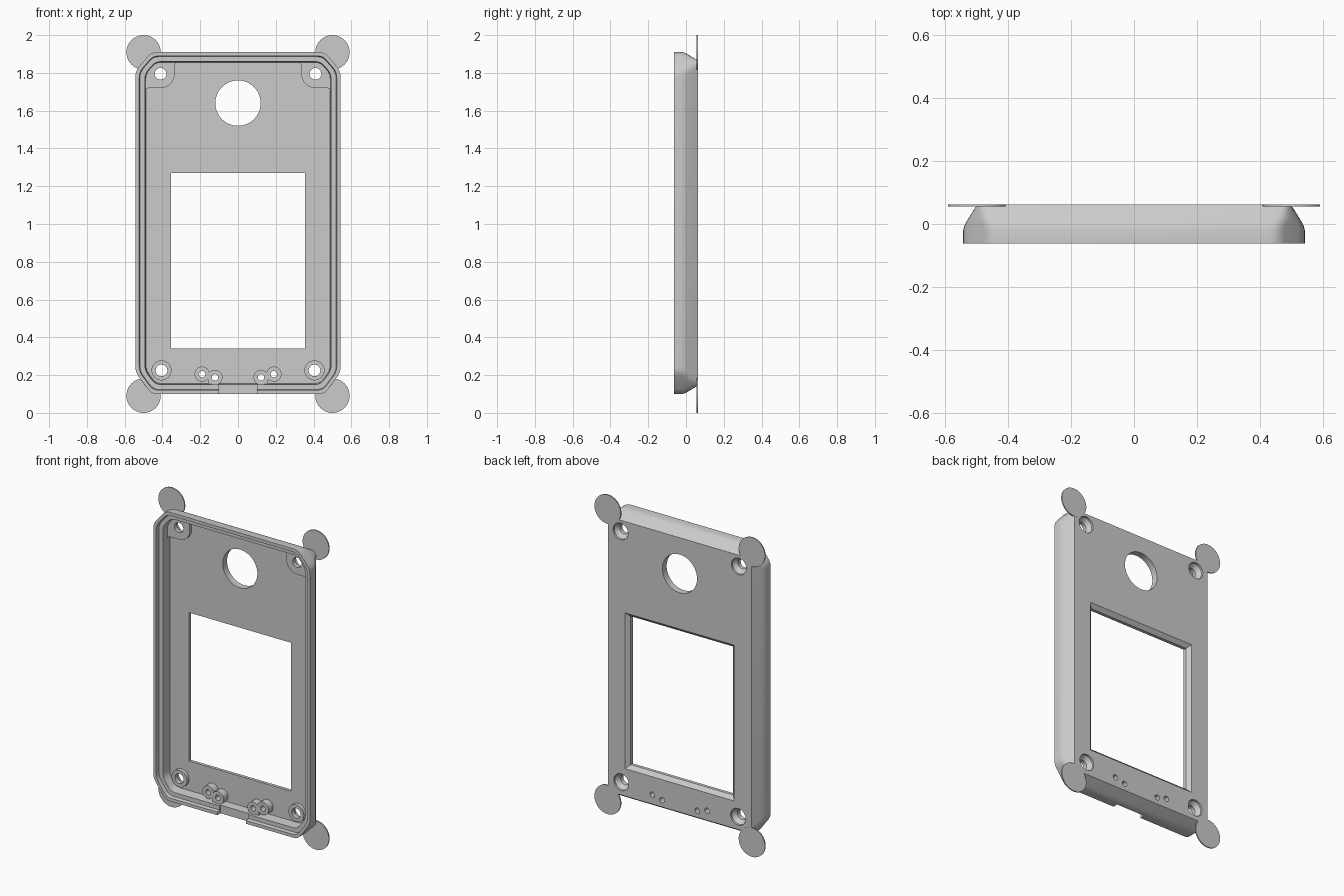
import bpy, bmesh, math
from mathutils import Vector

if "Cube" in bpy.data.objects:
    bpy.data.objects.remove(bpy.data.objects["Cube"])

GREY = (0.6, 0.6, 0.6, 1)
mat = bpy.data.materials.new("plain grey")
mat.use_nodes = True
mat.diffuse_color = GREY
mat.node_tree.nodes["Principled BSDF"].inputs["Base Color"].default_value = GREY

HALF_W, Z_LOW, Z_HIGH = 0.543, 0.10, 1.91
BACK, FRONT, FLOOR = 0.0625, -0.0625, 0.02


def loft(bm, sections):
    """Join stacked (y, outline) sections into a closed solid."""
    rings = [[bm.verts.new((x, y, z)) for x, z in pts] for y, pts in sections]
    n = len(rings[0])
    for a, b in zip(rings, rings[1:]):
        for i in range(n):
            j = (i + 1) % n
            bm.faces.new((a[i], a[j], b[j], b[i]))
    bm.faces.new(rings[0][::-1])
    bm.faces.new(rings[-1])


def circle(x, z, r, n=40):
    return [(x + r * math.cos(i * math.tau / n), z + r * math.sin(i * math.tau / n))
            for i in range(n)]


def rect(x0, x1, z0, z1):
    return [(x0, z0), (x1, z0), (x1, z1), (x0, z1)]


def outline(d, s):
    """Case outline inset by d, corner chamfers scaled by s, softly rounded."""
    w, lo, hi = HALF_W - d, Z_LOW + d, Z_HIGH - d
    cx, ct, cb = 0.085 * s, 0.10 * s, 0.115 * s
    right = [(w - cx, lo), (w, lo + cb), (w, hi - ct), (w - cx, hi)]
    poly = [Vector(p) for p in right + [(-x, z) for x, z in reversed(right)]]
    pts = []
    for i, p in enumerate(poly):
        a, b = poly[i - 1] - p, poly[(i + 1) % 8] - p
        a = p + a.normalized() * min(0.03, a.length * 0.4)
        b = p + b.normalized() * min(0.03, b.length * 0.4)
        for k in range(5):
            t = k / 4
            pts.append(tuple(a * (1 - t) ** 2 + p * 2 * t * (1 - t) + b * t * t))
    return pts


def make(name, solids):
    bm = bmesh.new()
    for s in solids:
        loft(bm, s)
    bmesh.ops.recalc_face_normals(bm, faces=bm.faces)
    me = bpy.data.meshes.new(name)
    bm.to_mesh(me)
    bm.free()
    me.materials.append(mat)
    ob = bpy.data.objects.new(name, me)
    bpy.context.scene.collection.objects.link(ob)
    return ob


def finish(ob, cutter=None):
    bpy.ops.object.select_all(action='DESELECT')
    ob.select_set(True)
    bpy.context.view_layer.objects.active = ob
    if cutter:
        mod = ob.modifiers.new("holes", 'BOOLEAN')
        mod.operation, mod.solver, mod.object = 'DIFFERENCE', 'EXACT', cutter
        bpy.ops.object.modifier_apply(modifier=mod.name)
    bpy.ops.object.shade_smooth_by_angle(angle=math.radians(30))


# Layout of the screw holes and small posts
TOP_SCREW, LOW_SCREW = (0.41, 1.795), (0.405, 0.225)
POSTS = [(0.19, 0.205), (0.122, 0.188)]

# Cutter: window, round opening, countersunk screws, pin holes, cable notch
win, wide = rect(-0.355, 0.355, 0.34, 1.27), rect(-0.378, 0.378, 0.317, 1.293)
cuts = [
    [(-0.1, win), (0.04, win), (BACK, wide), (0.08, wide)],
    [(-0.1, circle(0, 1.64, 0.12, 64)), (0.1, circle(0, 1.64, 0.12, 64))],
    [(-0.1, rect(-0.1, 0.1, 0.05, 0.157)), (-0.03, rect(-0.1, 0.1, 0.05, 0.157))],
]
for side in (-1, 1):
    for x, z in (TOP_SCREW, LOW_SCREW):
        hole, sink = circle(side * x, z, 0.031), circle(side * x, z, 0.052)
        cuts.append([(-0.1, hole), (0.025, hole), (0.05, sink), (0.08, sink)])
    for x, z in POSTS:
        pin = circle(side * x, z, 0.017, 24)
        cuts.append([(-0.1, pin), (0.1, pin)])
cutter = make("hole_cutter", cuts)

# Shell: back, sloped sides, rim, stepped ledge and cavity floor
shell = make("case_shell", [[
    (BACK, outline(0.045, 0.12)),
    (0.02, outline(0.018, 0.62)),
    (0.003, outline(0.008, 0.83)),
    (-0.008, outline(0.003, 0.94)),
    (-0.02, outline(0, 1)),
    (FRONT, outline(0, 1)),
    (FRONT, outline(0.02, 0.86)),
    (-0.04, outline(0.024, 0.83)),
    (-0.04, outline(0.05, 0.65)),
    (FLOOR, outline(0.056, 0.61)),
]])
finish(shell, cutter)

for side, label in ((-1, "right"), (1, "left")):
    # Upper corner pad with a rounded inner lobe
    cx, cz, r = *TOP_SCREW, 0.075
    arc = [(cx + r * math.cos(a), cz + r * math.sin(a))
           for a in (math.pi + math.pi / 2 * k / 12 for k in range(13))]
    pad = arc + [(0.475, 1.72), (0.50, 1.705), (0.50, 1.80), (0.45, 1.865),
                 (0.318, 1.865), (0.335, 1.84)]
    pad = [(side * x, z) for x, z in pad]
    finish(make(f"upper_pad_{label}", [[(0.0, pad), (0.035, pad)]]), cutter)

    # Lower screw boss
    ring = circle(side * LOW_SCREW[0], LOW_SCREW[1], 0.053)
    finish(make(f"lower_boss_{label}", [[(-0.003, ring), (0.035, ring)]]), cutter)

    # Pair of small posts with a rib to the lower wall
    for i, (x, z) in enumerate(POSTS):
        post = circle(side * x, z, 0.04, 32)
        finish(make(f"post_{label}_{i + 1}", [[(-0.025, post), (0.03, post)]]), cutter)
    x0, x1 = sorted((side * 0.105, side * 0.16))
    rib = rect(x0, x1, 0.135, 0.168)
    finish(make(f"post_rib_{label}", [[(-0.022, rib), (0.03, rib)]]))

    # Thin corner discs on the back plane
    for z, where in ((1.909, "upper"), (0.091, "lower")):
        disc = circle(side * 0.5, z, 0.091, 48)
        finish(make(f"{where}_disc_{label}", [[(0.0555, disc), (0.0627, disc)]]))

bpy.data.objects.remove(cutter)
